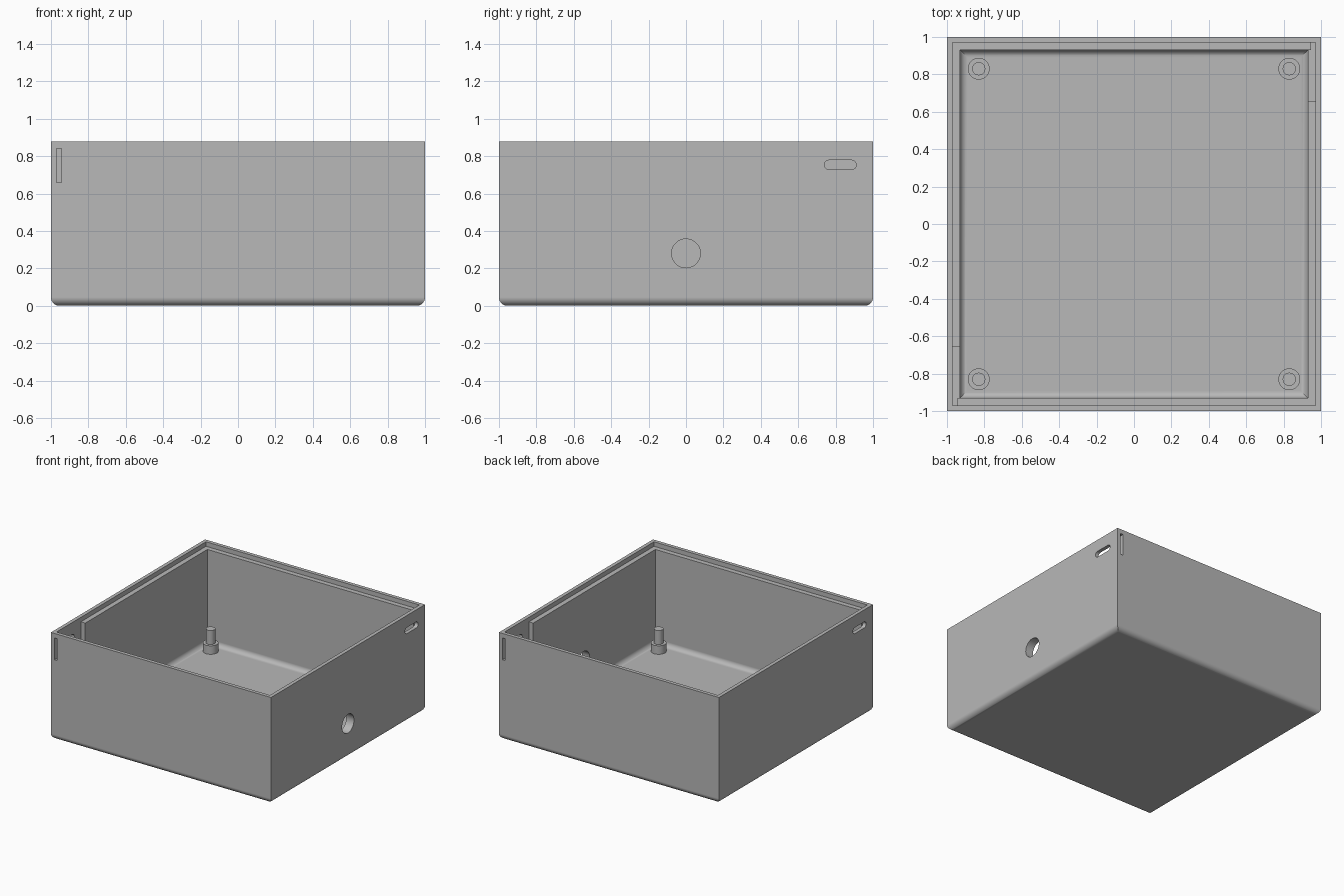
import bpy
import bmesh
import math
from mathutils import Matrix, Vector

if "Cube" in bpy.data.objects:
    bpy.data.objects.remove(bpy.data.objects["Cube"], do_unlink=True)

HEIGHT = 0.877    # overall height
INNER = 0.93      # half width of the cavity
RECESS = 0.97     # half width of the lid recess
LEDGE = 0.84      # level of the ledge under the lip
FLOOR = 0.07      # top of the floor
FILLET = 0.045

grey = bpy.data.materials.new("plain grey")
grey.use_nodes = True
colour = (0.48, 0.48, 0.48, 1)
grey.diffuse_color = colour
grey.node_tree.nodes["Principled BSDF"].inputs["Base Color"].default_value = colour


def finish(name, bm):
    mesh = bpy.data.meshes.new(name)
    bm.normal_update()
    bm.to_mesh(mesh)
    bm.free()
    mesh.materials.append(grey)
    obj = bpy.data.objects.new(name, mesh)
    bpy.context.collection.objects.link(obj)
    return obj


def activate(obj):
    bpy.ops.object.select_all(action="DESELECT")
    obj.select_set(True)
    bpy.context.view_layer.objects.active = obj


def box(name, low, high, fillet=0):
    """Box between two corners, with optional rounded bottom edges."""
    low, high = Vector(low), Vector(high)
    bm = bmesh.new()
    bmesh.ops.create_cube(bm, size=1)
    bmesh.ops.scale(bm, vec=high - low, verts=bm.verts)
    bmesh.ops.translate(bm, vec=(low + high) / 2, verts=bm.verts)
    if fillet:
        bottom = [e for e in bm.edges if all(v.co.z < low.z + 0.001 for v in e.verts)]
        bmesh.ops.bevel(bm, geom=bottom, offset=fillet, segments=10,
                        profile=0.5, affect="EDGES")
    return finish(name, bm)


def cylinder(name, centre, radius, depth, axis="Z", stretch=0):
    """Cylinder along z or x; stretch pulls its halves apart along y."""
    bm = bmesh.new()
    bmesh.ops.create_cone(bm, cap_ends=True, segments=48, radius1=radius,
                          radius2=radius, depth=depth,
                          matrix=Matrix.Rotation(math.pi / 96, 4, "Z"))
    for v in bm.verts:
        v.co.y += math.copysign(stretch, v.co.y)
    if axis == "X":
        bm.transform(Matrix.Rotation(math.pi / 2, 4, "Y"))
    bmesh.ops.translate(bm, vec=centre, verts=bm.verts)
    return finish(name, bm)


def cut(target, cutter):
    cutter.hide_render = True
    mod = target.modifiers.new("cut", "BOOLEAN")
    mod.operation = "DIFFERENCE"
    mod.solver = "EXACT"
    mod.object = cutter
    activate(target)
    bpy.ops.object.modifier_apply(modifier=mod.name)
    bpy.data.objects.remove(cutter, do_unlink=True)


def smooth(obj):
    activate(obj)
    bpy.ops.object.shade_smooth_by_angle(angle=math.radians(30))


# Tray body with rounded bottom, cavity and stepped lid recess
body = box("box_body", (-1, -1, 0), (1, 1, HEIGHT), FILLET)
cut(body, box("cavity", (-INNER, -INNER, FLOOR), (INNER, INNER, 1), 0.04))
cut(body, box("lid_recess", (-RECESS, -RECESS, LEDGE), (RECESS, RECESS, 1)))

# Latch pockets and slots in two opposite corners
for s in (1, -1):
    def span(x0, x1, y0, y1, z0, z1):
        xs, ys = sorted((s * x0, s * x1)), sorted((s * y0, s * y1))
        return (xs[0], ys[0], z0), (xs[1], ys[1], z1)

    cut(body, box("latch_pocket", *span(0.9, RECESS, 0.655, INNER, 0.66, 0.86)))
    cut(body, box("end_slot", *span(0.945, RECESS, 0.91, 1.1, 0.66, LEDGE)))
    cut(body, cylinder("side_slot", (s, 0.825 * s, 0.753), 0.025, 0.15, "X", 0.06))

# Cable hole through the left wall
cut(body, cylinder("cable_hole", (1, 0, 0.28), 0.077, 0.3, "X"))

smooth(body)
weighted = body.modifiers.new("flat_face_normals", "WEIGHTED_NORMAL")
weighted.keep_sharp = True

# Standoffs with locating pins in the four corners
for side, x in (("left", 0.83), ("right", -0.83)):
    for end, y in (("front", -0.83), ("back", 0.83)):
        smooth(cylinder(f"{end}_{side}_standoff", (x, y, 0.1), 0.058, 0.08))
        smooth(cylinder(f"{end}_{side}_pin", (x, y, 0.19), 0.035, 0.13))
